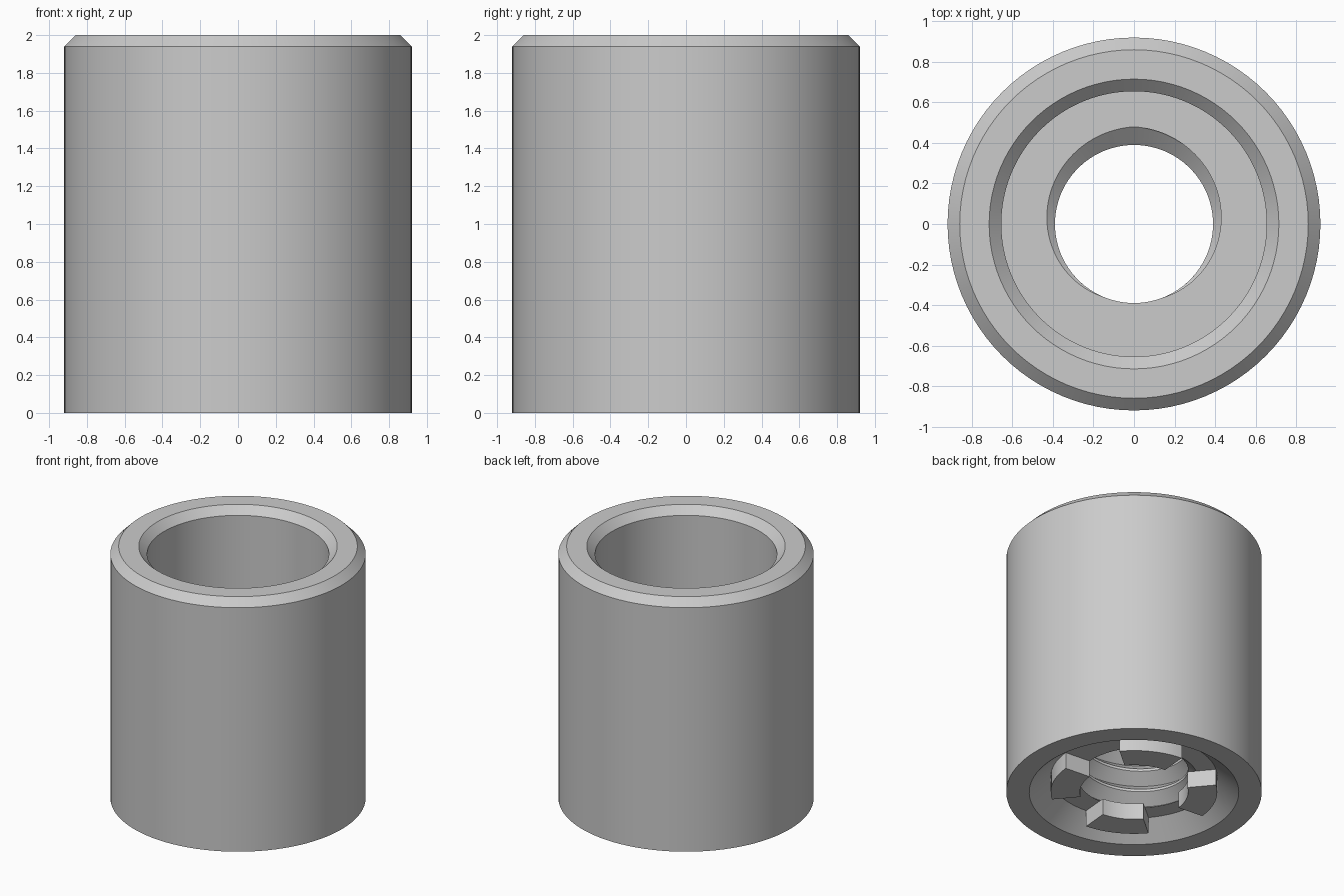
import bpy, bmesh, math

if "Cube" in bpy.data.objects:
    bpy.data.objects.remove(bpy.data.objects["Cube"], do_unlink=True)

SEGMENTS = 96
CREST, ROOT, PITCH = 0.39, 0.48, 0.17      # internal thread
LOW, FLOOR = 0.13, 0.6                     # thread ends: lower recess, bore floor

steel = bpy.data.materials.new("plain_grey")
steel.use_nodes = True
grey = (0.6, 0.6, 0.6, 1)
steel.diffuse_color = grey
steel.node_tree.nodes["Principled BSDF"].inputs["Base Color"].default_value = grey


def finish(bm, name):
    bmesh.ops.remove_doubles(bm, verts=bm.verts, dist=1e-4)
    bmesh.ops.recalc_face_normals(bm, faces=bm.faces)
    mesh = bpy.data.meshes.new(name)
    bm.to_mesh(mesh)
    bm.free()
    mesh.materials.append(steel)
    obj = bpy.data.objects.new(name, mesh)
    bpy.context.collection.objects.link(obj)
    bpy.ops.object.select_all(action="DESELECT")
    obj.select_set(True)
    bpy.context.view_layer.objects.active = obj
    bpy.ops.object.shade_smooth_by_angle(angle=math.radians(25))
    return obj


def sweep(bm, columns, capped=False):
    """Join closed profile loops into a skin."""
    rings = [[bm.verts.new((r * math.cos(a), r * math.sin(a), z)) for r, z in pts]
             for a, pts in columns]
    for one, two in zip(rings, rings[1:]):
        for j in range(len(one)):
            bm.faces.new((one[j - 1], one[j], two[j], two[j - 1]))
    if capped:
        bm.faces.new(rings[0])
        bm.faces.new(rings[-1])


def thread_points(a):
    """Thread profile at one angle, from the bore floor down."""
    turn = a / math.tau - 0.25
    points = []
    for k in range(1, -6, -1):
        for step in (0.56, 0.44, 0):
            z = min(FLOOR, max(LOW, FLOOR + PITCH * (k + step + turn)))
            u = ((z - FLOOR) / PITCH - turn) % 1
            d = min(u, 1 - u)
            points.append((ROOT - (ROOT - CREST) * min(d / 0.44, 1), z))
    return points


# Sleeve: countersunk base, chamfered rims, wide bore and threaded hole
shell = [(0.6, LOW), (0.755, 0), (0.92, 0), (0.92, 1.94), (0.86, 2),
         (0.715, 2), (0.655, 1.94), (0.655, FLOOR)]
angles = [math.tau * i / SEGMENTS for i in range(SEGMENTS + 1)]
bm = bmesh.new()
sweep(bm, [(a, shell + thread_points(a)) for a in angles])
finish(bm, "threaded_sleeve")

# Four locking teeth around the hole in the base
section = [(CREST, 0), (0.6, 0), (0.6, LOW), (CREST, LOW)]
for n in range(4):
    bm = bmesh.new()
    start = 40 + 90 * n
    sweep(bm, [(math.radians(start + 45 * i / 12), section) for i in range(13)], capped=True)
    finish(bm, f"base_tooth_{n + 1}")
